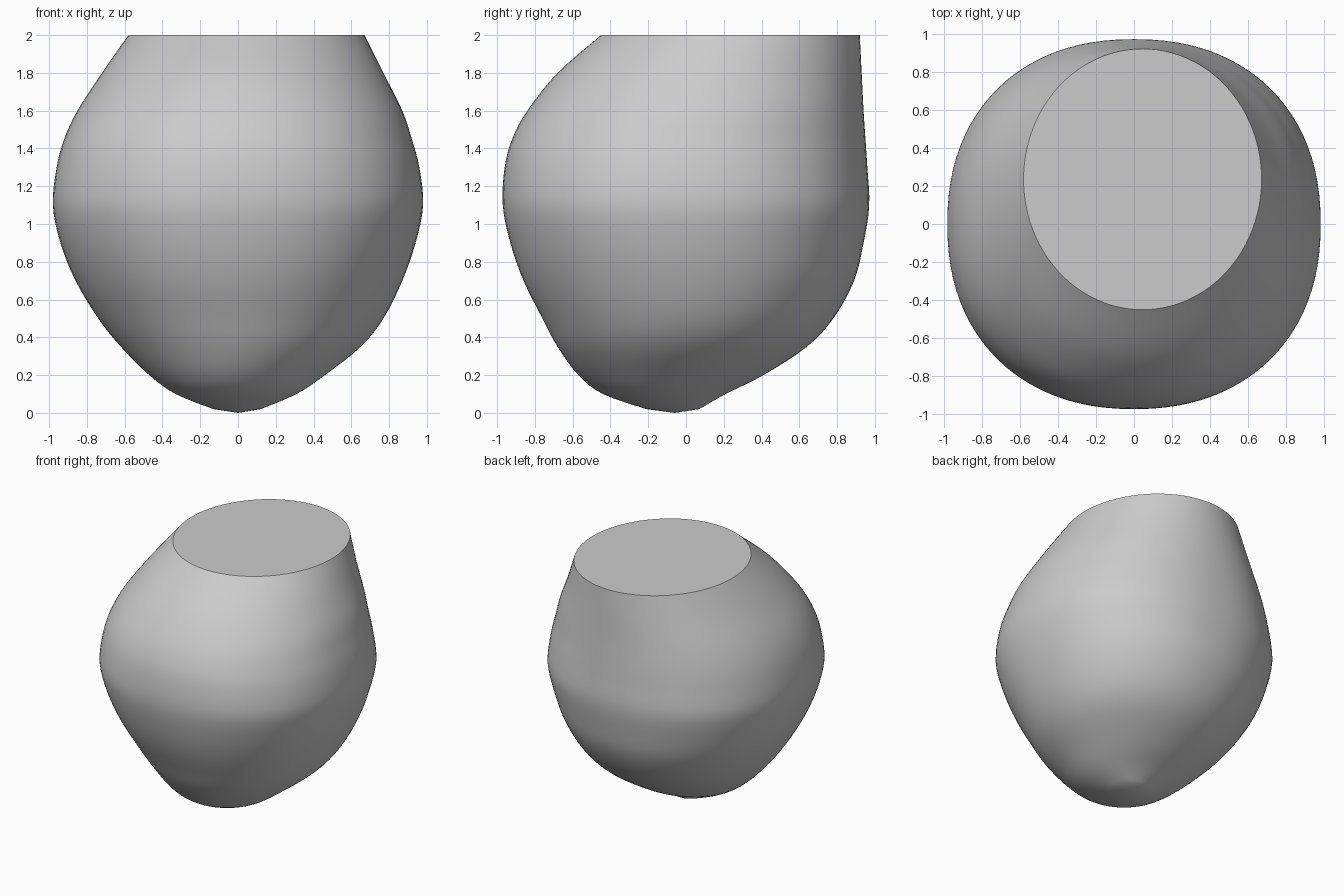
import bpy, bmesh, math

cube = bpy.data.objects.get("Cube")
if cube:
    bpy.data.objects.remove(cube, do_unlink=True)

# One flat grey
grey = bpy.data.materials.new("light_grey")
grey.use_nodes = True
color = (0.6, 0.6, 0.6, 1)
grey.diffuse_color = color
grey.node_tree.nodes["Principled BSDF"].inputs["Base Color"].default_value = color

# Body sections: height, x range, y range
SECTIONS = [
    (0.02, -0.13, 0.12, -0.21, 0.07),
    (0.1, -0.33, 0.31, -0.44, 0.21),
    (0.2, -0.47, 0.46, -0.57, 0.41),
    (0.35, -0.62, 0.65, -0.68, 0.64),
    (0.5, -0.74, 0.77, -0.76, 0.78),
    (0.7, -0.86, 0.87, -0.86, 0.89),
    (0.9, -0.94, 0.94, -0.93, 0.94),
    (1.1, -0.98, 0.98, -0.97, 0.97),
    (1.3, -0.96, 0.96, -0.96, 0.96),
    (1.45, -0.92, 0.92, -0.92, 0.95),
    (1.6, -0.85, 0.87, -0.84, 0.94),
    (1.8, -0.72, 0.77, -0.68, 0.93),
    (2.0, -0.58, 0.67, -0.45, 0.92),
]
SIDES, STEPS = 96, 4


def smooth_sections(rows):
    """Insert in-between sections on a smooth curve through the rows."""
    out = []
    for i in range(len(rows) - 1):
        a, b, c, d = (rows[max(i - 1, 0)], rows[i], rows[i + 1],
                      rows[min(i + 2, len(rows) - 1)])
        for s in range(STEPS):
            t = s / STEPS
            out.append([q + t * (r - p + t * (2 * p - 5 * q + 4 * r - u
                        + t * (3 * (q - r) + u - p))) / 2
                        for p, q, r, u in zip(a, b, c, d)])
    return out + [list(rows[-1])]


def rounded(value, power):
    return math.copysign(abs(value) ** power, value)


def add_ring(bm, z, x0, x1, y0, y1):
    """A slightly squared oval, fullest at the waist."""
    power = 2 / (2 + 0.22 * max(0, 1 - abs(z - 1.1) / 0.9))
    ring = []
    for k in range(SIDES):
        a = math.tau * k / SIDES
        ring.append(bm.verts.new((
            (x0 + x1) / 2 + (x1 - x0) / 2 * rounded(math.cos(a), power),
            (y0 + y1) / 2 + (y1 - y0) / 2 * rounded(math.sin(a), power), z)))
    return ring


# Body: lofted rings with a rounded tip below and a flat cut on top
bm = bmesh.new()
rings = [add_ring(bm, *row) for row in smooth_sections(SECTIONS)]
for low, high in zip(rings, rings[1:]):
    for k in range(SIDES):
        n = (k + 1) % SIDES
        bm.faces.new((low[k], low[n], high[n], high[k]))
tip = bm.verts.new((0, -0.06, 0))
for k in range(SIDES):
    bm.faces.new((tip, rings[0][(k + 1) % SIDES], rings[0][k]))
bm.faces.new(rings[-1])
bmesh.ops.recalc_face_normals(bm, faces=bm.faces)

mesh = bpy.data.meshes.new("rounded_body")
bm.to_mesh(mesh)
bm.free()
mesh.materials.append(grey)
body = bpy.data.objects.new("rounded_body", mesh)
bpy.context.collection.objects.link(body)

# Smooth sides, sharp top rim
bpy.context.view_layer.objects.active = body
body.select_set(True)
bpy.ops.object.shade_smooth_by_angle(angle=math.radians(35))
